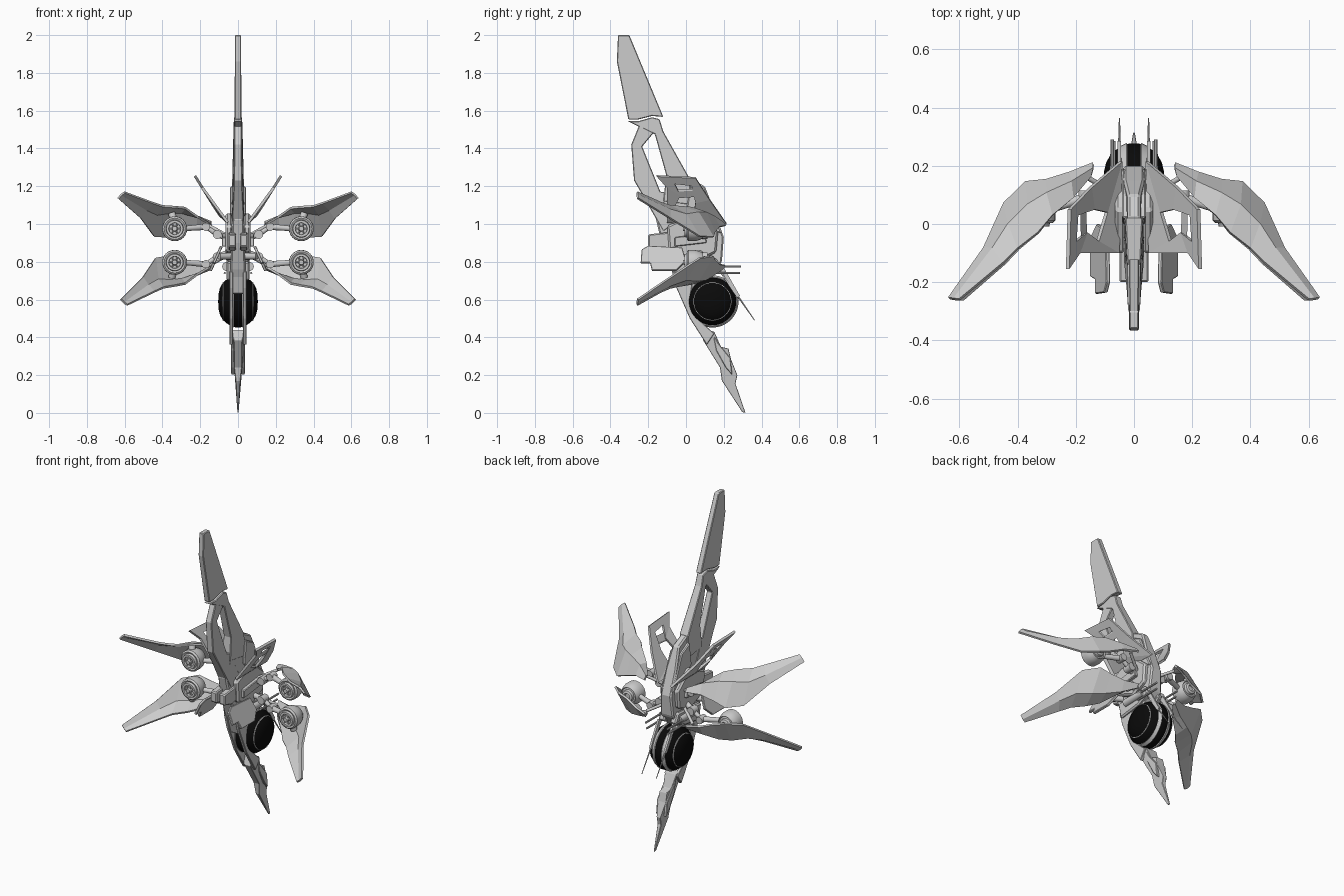
import bpy, bmesh, math
from mathutils import Vector

ZM = 0.886  # height about which the upper and lower wings mirror
black = bpy.data.materials.new("black_glass")
black.diffuse_color = (0.003, 0.003, 0.003, 1)


def build(name, verts, faces, sx=1, sz=1, bevel=0, thick=0, smooth=False, mat=None):
    me = bpy.data.meshes.new(name)
    me.from_pydata([(x * sx, y, z if sz > 0 else 2 * ZM - z) for x, y, z in verts], [], faces)
    bm = bmesh.new()
    bm.from_mesh(me)
    bmesh.ops.remove_doubles(bm, verts=bm.verts, dist=1e-5)
    bmesh.ops.recalc_face_normals(bm, faces=bm.faces)
    bm.to_mesh(me)
    bm.free()
    ob = bpy.data.objects.new(name, me)
    bpy.context.collection.objects.link(ob)
    if mat:
        me.materials.append(mat)
    if thick:
        m = ob.modifiers.new("thickness", 'SOLIDIFY')
        m.thickness, m.offset = thick, 0
    if bevel:
        m = ob.modifiers.new("bevel", 'BEVEL')
        m.width, m.segments = bevel, 1
    if smooth:
        bpy.ops.object.select_all(action='DESELECT')
        ob.select_set(True)
        bpy.context.view_layer.objects.active = ob
        bpy.ops.object.shade_smooth_by_angle(angle=math.radians(35))
    return ob


def prism(name, a, b, **kw):
    """Closed solid between two matching outlines."""
    n = len(a)
    faces = [tuple(range(n)), tuple(range(2 * n - 1, n - 1, -1))]
    faces += [(i, (i + 1) % n, n + (i + 1) % n, n + i) for i in range(n)]
    return build(name, a + b, faces, **kw)


def spine(name, pts, bevel=0.004):
    """Centred side profile of (y, z, half width)."""
    prism(name, [(w, y, z) for y, z, w in pts], [(-w, y, z) for y, z, w in pts], bevel=bevel)


def side_plates(name, pts, x0, x1, bevel=0.003):
    """Pair of side profiles of (y, z) between x0 and x1."""
    for s in (1, -1):
        prism(name, [(x0, y, z) for y, z in pts], [(x1, y, z) for y, z in pts], sx=s, bevel=bevel)


def lathe(name, prof, origin, axis, n=32, **kw):
    """Turned form from (radius, distance along axis)."""
    d = Vector(axis).normalized()
    u = d.orthogonal().normalized()
    v = d.cross(u)
    o = Vector(origin)
    vs, fs = [], []
    for r, t in prof:
        for k in range(n):
            a = 2 * math.pi * k / n
            vs.append(tuple(o + d * t + (u * math.cos(a) + v * math.sin(a)) * max(r, 1e-7)))
    for i in range(len(prof) - 1):
        for k in range(n):
            k2 = (k + 1) % n
            fs.append((i * n + k, i * n + k2, (i + 1) * n + k2, (i + 1) * n + k))
    kw.setdefault("smooth", True)
    return build(name, vs, fs, **kw)


def rod(name, p, q, r0, r1=None, n=12, **kw):
    d = Vector(q) - Vector(p)
    r1 = r0 if r1 is None else r1
    lathe(name, [(0, 0), (r0, 0), (r1, d.length), (0, d.length)], p, d, n, **kw)


# tall top fin
spine("top_fin", [(-.36, 2, .016), (-.30, 2, .016), (-.12, 1.567, .018), (-.18, 1.572, .018),
                  (-.255, 1.553, .018), (-.305, 1.553, .018), (-.366, 1.86, .017)])

# open mast frame below the fin
spine("mast_rear_strut", [(-.31, 1.545, .02), (-.25, 1.545, .022), (-.18, 1.565, .022), (-.14, 1.555, .022),
                          (-.12, 1.49, .024), (.02, 1.24, .03), (.03, 1.1, .034), (-.12, 1.12, .03),
                          (-.105, 1.26, .026), (-.165, 1.475, .022), (-.25, 1.515, .02)])
spine("mast_front_strut", [(-.245, 1.53, .02), (-.29, 1.42, .02), (-.275, 1.23, .022), (-.24, 1.17, .024),
                           (-.12, .96, .035), (-.04, 1.02, .035), (-.115, 1.17, .026),
                           (-.135, 1.17, .022), (-.232, 1.41, .02), (-.165, 1.49, .02)])

# central hull, cheeks and nose block
spine("hull", [(.02, 1.24, .022), (.10, 1.20, .022), (.15, 1.07, .035), (.20, .93, .035), (.19, .80, .045),
               (.13, .72, .045), (-.04, .68, .04), (-.08, .76, .04), (-.13, .90, .035), (-.16, 1.03, .03),
               (-.11, 1.15, .028)], .008)
side_plates("hull_cheek", [(-.10, .99), (.05, 1.06), (.17, .96), (.16, .85), (.06, .80), (-.09, .86)], .03, .065, .01)
side_plates("hull_upper_armour", [(.02, 1.2), (.1, 1.16), (.19, .95), (.10, .97), (.0, 1.06)], .015, .042, .006)
side_plates("hull_front_block", [(-.20, .945), (-.06, .96), (-.04, .88), (-.13, .86), (-.2, .88)], .01, .05, .006)
side_plates("hull_vent", [(-.06, .93), (.1, .95), (.11, .90), (-.06, .88)], .06, .085, .004)
side_plates("lower_cowl", [(-.07, .80), (.16, .82), (.19, .76), (.10, .72), (-.05, .70)], .02, .06, .008)

# round black core with pale seam rings
prof = [(0, .105), (.04, .103), (.07, .096), (.096, .082), (.115, .062), (.129, .037), (.137, .015)]
prof += [(r, -t) for r, t in reversed(prof)]
lathe("core_wheel", prof, (0, .14, .59), (1, 0, 0), 48, mat=black)
for s in (1, -1):
    lathe("core_seam_ring", [(.097, .078), (.098, .083), (.101, .081), (.101, .075), (.097, .078)],
          (0, .14, .59), (1, 0, 0), 48, sx=s)
    lathe("core_edge_ring", [(.124, .042), (.129, .044), (.138, .026), (.133, .02), (.124, .042)],
          (0, .14, .59), (1, 0, 0), 48, sx=s)

# rails in front of the core and the lower spike
side_plates("core_front_rail", [(-.075, .75), (-.05, .66), (.02, .50), (.11, .36), (.15, .42), (.06, .50),
                                (.02, .60), (.04, .72)], .026, .046)
spine("rail_bridge", [(-.07, .75, .03), (-.03, .63, .03), (.0, .63, .03), (.03, .72, .03)])
spine("lower_spike", [(.09, .385, .022), (.18, .24, .02), (.19, .17, .012), (.298, .004, .003), (.315, 0, .003),
                      (.262, .155, .012), (.272, .20, .012), (.238, .285, .025), (.225, .34, .025),
                      (.185, .35, .028), (.15, .43, .04), (.11, .44, .04)], .002)
side_plates("spike_side_fin", [(.14, .43), (.16, .33), (.21, .24), (.245, .20), (.235, .29), (.17, .37)], .018, .036)

# four swept wing shells: stations of (front edge, ridge, back edge)
stations = [((.15, .165, 1.00), (.14, .19, 1.01), (.14, .207, .99)),
            ((.21, .09, 1.035), (.215, .145, 1.04), (.22, .175, .985)),
            ((.28, .03, 1.085), (.30, .105, 1.06), (.30, .15, .955)),
            ((.33, -.03, 1.09), (.365, .065, 1.06), (.37, .143, .93)),
            ((.40, -.085, 1.095), (.43, .0, 1.05), (.445, .07, .935)),
            ((.45, -.135, 1.112), (.485, -.085, 1.075), (.515, -.085, 1.03)),
            ((.60, -.26, 1.168), (.618, -.258, 1.155), (.635, -.255, 1.135))]
wing_v = [p for st in stations for p in st]
wing_f = [(i * 3 + j, i * 3 + j + 1, i * 3 + j + 4, i * 3 + j + 3) for i in range(6) for j in (0, 1)]


def droop(p):
    """Lower wings reach slightly further down at the tip."""
    t = max(0, (p[0] - .25) / .36)
    return (p[0] - .014 * t, p[1], p[2] + .033 * t)


ENG = (.335, .0, .975)
for sx in (1, -1):
    for sz in (1, -1):
        m = dict(sx=sx, sz=sz)
        build("wing_shell", wing_v if sz > 0 else [droop(p) for p in wing_v], wing_f, thick=.012, **m)
        # engine pod with stepped rings at both ends
        lathe("engine_pod", [(0, -.015), (.012, -.015), (.016, .008), (.03, .008), (.032, -.008), (.044, -.008),
                             (.047, .008), (.056, .004), (.065, .012), (.066, .045), (.06, .07), (.05, .09),
                             (.046, .082), (.036, .085), (.033, .10), (.02, .105), (.015, .095), (0, .095)],
              ENG, (0, 1, 0), 24, **m)
        for k in range(6):
            a = k * math.pi / 3
            c, s = math.cos(a), math.sin(a)
            rod("engine_spoke", (ENG[0] + .013 * c, ENG[1], ENG[2] + .013 * s),
                (ENG[0] + .033 * c, ENG[1], ENG[2] + .033 * s), .004, n=6, **m)
        # jointed arm from hull to engine
        path = [(.05, .07, .925), (.11, .09, .945), (.17, .09, .985), (.29, .05, .975)]
        for i, r in enumerate((.018, .014, .017)):
            rod("wing_arm", path[i], path[i + 1], r, r * .8, **m)
        for p, r in ((path[1], .024), (path[2], .022)):
            rod("arm_joint", (p[0], p[1] - .025, p[2]), (p[0], p[1] + .025, p[2]), r, **m)
        rod("wing_brace", (.16, .16, .995), (.06, .10, .94), .009, **m)
        rod("shell_mount", (.335, .03, 1.0), (.35, .05, 1.055), .02, **m)

# raised V fins with a cut-out
outer = [(.045, .215), (.15, .125), (.222, .05), (.228, -.155), (.19, -.10), (.055, -.10)]
inner = [(.095, .04), (.14, .05), (.197, .03), (.203, -.06), (.165, -.03), (.125, -.06)]


def tilt(p):
    return (p[0], p[1], 1.05 + (p[0] - .1) * (1.6 if p[0] > .1 else .9))


ring = [tilt(p) for p in outer + inner]
for s in (1, -1):
    build("v_fin", ring, [(i, (i + 1) % 6, 6 + (i + 1) % 6, 6 + i) for i in range(6)], sx=s, thick=.014)
    strut = [tilt(p) for p in ((.165, .06), (.185, .05), (.182, -.06), (.16, -.05))]
    prism("v_fin_strut", strut, [(x, y, z - .01) for x, y, z in strut], sx=s)
    # lower slanted panels
    low = [(-.235, .86), (-.20, .88), (-.02, .87), (.0, .80), (-.05, .75), (-.18, .75), (-.19, .79), (-.24, .79)]
    a = [(.085 + (.87 - z) * .45, y, z) for y, z in low]
    prism("lower_panel", a, [(x + .014, y, z + .006) for x, y, z in a], sx=s, bevel=.003)
    rod("panel_mount", (.04, -.05, .83), (.10, -.08, .83), .018, sx=s)
    # side thrusters beneath the arms
    rod("lower_thruster", (.06, .0, .775), (.06, .15, .775), .024, .02, 16, sx=s)
    # rear rods and long antenna spikes
    for x, z, y in ((.075, .775, .29), (.07, .74, .285)):
        rod("rear_rod", (x, .12, z), (x, y, z), .006, n=8, sx=s)
    rod("antenna_spike", (.05, .17, .77), (.05, .363, .49), .008, .002, 8, sx=s)
    prism("antenna_guard", [(.044, .17, .76), (.044, .20, .77), (.044, .285, .62), (.044, .27, .61)],
          [(.056, .17, .76), (.056, .20, .77), (.056, .285, .62), (.056, .27, .61)], sx=s)
